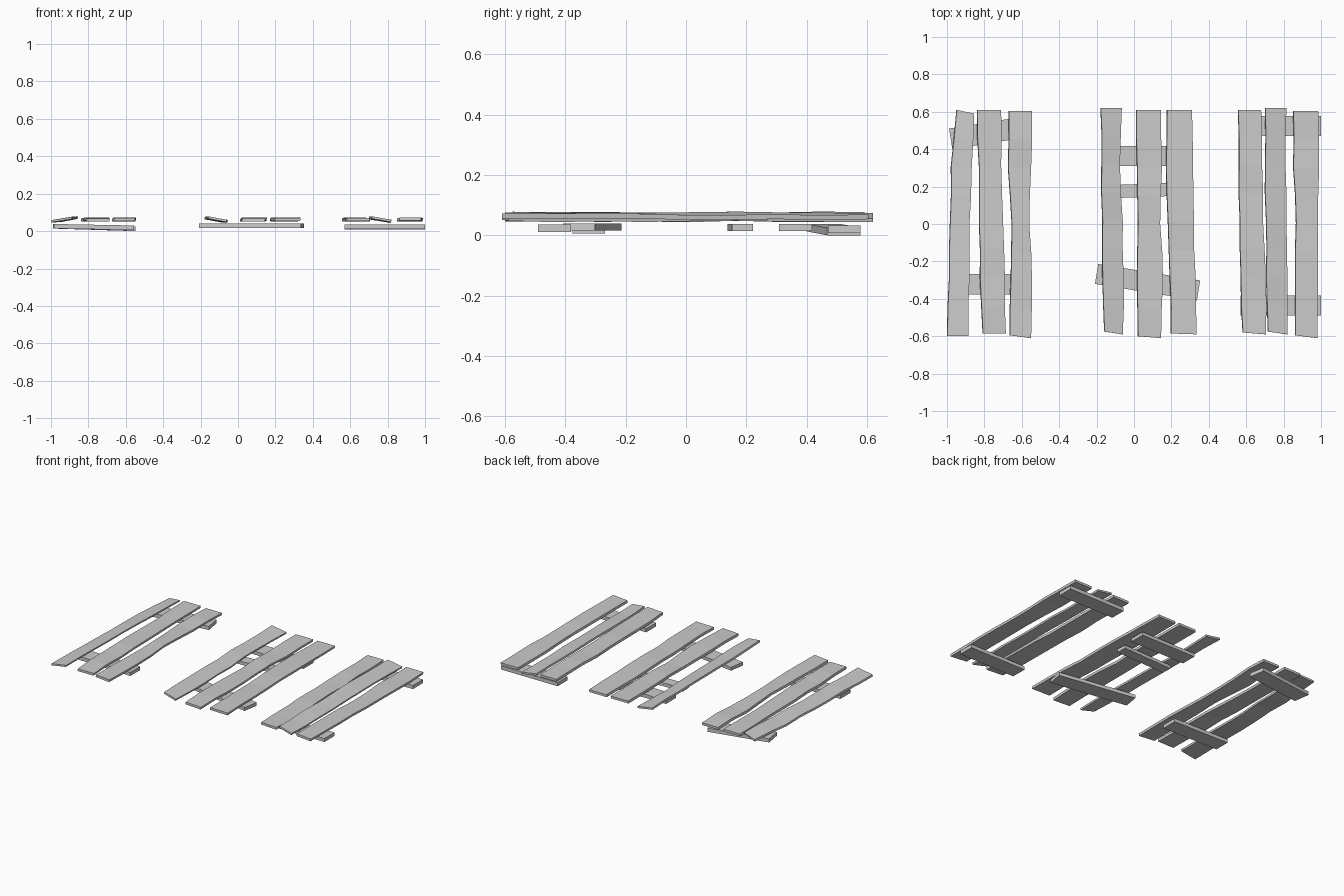
import bpy, bmesh, random
from mathutils import Vector

if "Cube" in bpy.data.objects:
    bpy.data.objects.remove(bpy.data.objects["Cube"])

random.seed(4)


def make_object(name, bm):
    bmesh.ops.recalc_face_normals(bm, faces=bm.faces)
    me = bpy.data.meshes.new(name)
    bm.to_mesh(me)
    bm.free()
    ob = bpy.data.objects.new(name, me)
    bpy.context.collection.objects.link(ob)


def loft(name, rings):
    """Skin four-cornered cross-sections and cap both ends."""
    bm = bmesh.new()
    vs = [[bm.verts.new(p) for p in ring] for ring in rings]
    for a, b in zip(vs, vs[1:]):
        for i in range(4):
            j = (i + 1) % 4
            bm.faces.new((a[i], a[j], b[j], b[i]))
    bm.faces.new(vs[0])
    bm.faces.new(vs[-1])
    make_object(name, bm)


def board(name, left, right, front, back, tilt=0.0):
    """Warped plank: edge x at five stations, end y at left/right corners."""
    rings = []
    n = 8
    for i in range(n + 1):
        t = i / n
        k = min(int(t * 4), 3)
        f = t * 4 - k
        wob = 0.004 if i % 2 else 0.0
        xl = left[k] * (1 - f) + left[k + 1] * f + random.uniform(-wob, wob)
        xr = right[k] * (1 - f) + right[k + 1] * f + random.uniform(-wob, wob)
        yl = front[0] * (1 - t) + back[0] * t
        yr = front[1] * (1 - t) + back[1] * t
        dz = random.uniform(-0.003, 0.003)
        zl, zr = 0.062 - tilt + dz, 0.062 + tilt + dz
        h = 0.008 if tilt == 0 else 0.006
        s = 0.003
        rings.append([(xl, yl, zl - h), (xr - s, yr, zr - h),
                      (xr, yr, zr + h), (xl + s, yl, zl + h)])
    loft(name, rings)


def rail(name, a, b, width, height):
    """Straight cross rail between two end centres."""
    a, b = Vector(a), Vector(b)
    d = (b - a).normalized()
    side = Vector((-d.y, d.x, 0)).normalized() * width / 2
    up = Vector((0, 0, height / 2))
    loft(name, [[p - side - up, p + side - up, p + side + up, p - side + up]
                for p in (a, b)])


# Left panel
board("left_panel_board_1", (-1.0, -.99, -.985, -.98, -.95),
      (-.885, -.88, -.88, -.868, -.855), (-.6, -.6), (.61, .59), .009)
board("left_panel_board_2", (-.81, -.825, -.83, -.83, -.84),
      (-.685, -.69, -.70, -.71, -.71), (-.585, -.585), (.61, .61))
board("left_panel_board_3", (-.665, -.66, -.655, -.675, -.67),
      (-.55, -.545, -.56, -.55, -.545), (-.595, -.61), (.605, .605))
rail("left_panel_back_rail", (-.98, .455, .026), (-.558, .523, .013), .112, .025)
rail("left_panel_front_rail", (-.985, -.322, .026), (-.555, -.322, .018), .108, .024)

# Middle panel
board("middle_panel_board_1", (-.16, -.17, -.17, -.175, -.18),
      (-.06, -.055, -.06, -.075, -.065), (-.575, -.59), (.62, .62), -.009)
board("middle_panel_board_2", (.02, .015, .02, .015, .01),
      (.145, .155, .14, .15, .145), (-.6, -.61), (.61, .61))
board("middle_panel_board_3", (.195, .19, .18, .17, .175),
      (.335, .33, .32, .315, .31), (-.585, -.59), (.61, .61))
rail("middle_panel_back_rail", (-.14, .363, .027), (.28, .363, .027), .108, .023)
rail("middle_panel_centre_rail", (-.12, .173, .027), (.26, .187, .027), .07, .023)
rail("middle_panel_front_rail", (-.20, -.267, .028), (.345, -.355, .028), .108, .023)

# Right panel
board("right_panel_board_1", (.58, .57, .565, .56, .555),
      (.705, .705, .69, .685, .68), (-.58, -.59), (.61, .61))
board("right_panel_board_2", (.715, .705, .705, .70, .70),
      (.82, .82, .815, .81, .815), (-.575, -.59), (.62, .62), -.009)
board("right_panel_board_3", (.86, .86, .865, .85, .85),
      (.98, .985, .985, .99, .985), (-.595, -.61), (.605, .605))
rail("right_panel_back_rail", (.57, .524, .021), (1.0, .524, .021), .108, .025)
rail("right_panel_front_rail", (.57, -.436, .024), (1.0, -.436, .024), .108, .024)
